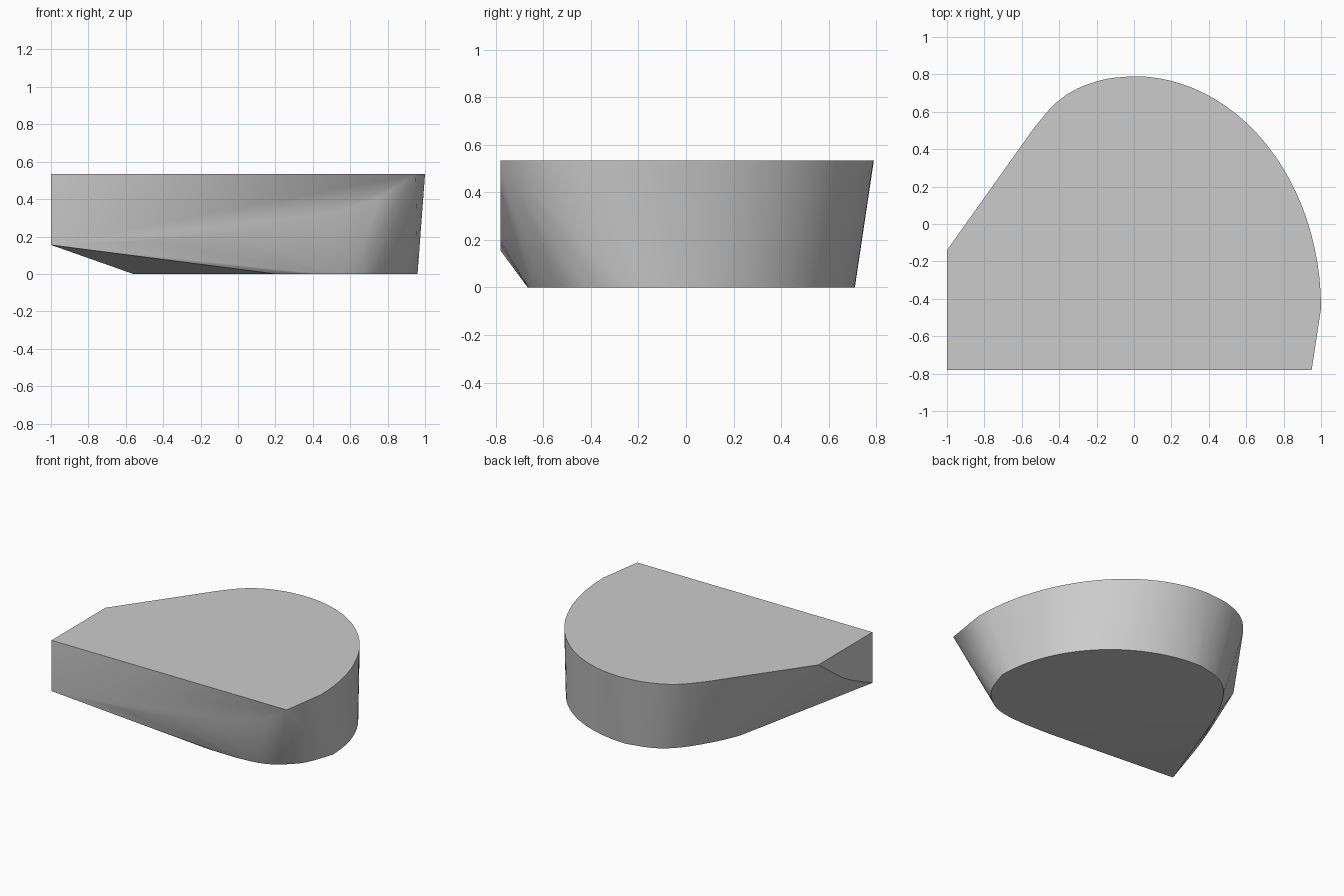
import bpy, bmesh, math
from mathutils import Vector

cube = bpy.data.objects.get("Cube")
if cube:
    bpy.data.objects.remove(cube, do_unlink=True)

HEIGHT = 0.535
FRONT = -0.78


def arc(cx, cy, rx, ry, steps):
    """Quarter ellipse from the +x end to the +y end."""
    angles = [math.pi / 2 * i / steps for i in range(steps + 1)]
    return [(cx + rx * math.cos(a), cy + ry * math.sin(a)) for a in angles]


def spline(points, steps):
    """Smooth path through a few points."""
    pts = [Vector(p) for p in points]
    pts = [2 * pts[0] - pts[1]] + pts + [2 * pts[-1] - pts[-2]]
    path = []
    for a, b, c, d in zip(pts, pts[1:], pts[2:], pts[3:]):
        for i in range(steps):
            t = i / steps
            path.append(0.5 * (2 * b + (c - a) * t + (2 * a - 5 * b + 4 * c - d) * t * t
                               + (3 * b - a - 3 * c + d) * t ** 3))
    return path + [pts[-2]]


# Top rim: flat front, rounded back, straight slanted side
top = arc(0, -0.45, 1, 1.24, 24)
top += spline([(0, 0.79), (-0.15, 0.775), (-0.3, 0.725), (-0.42, 0.645), (-0.53, 0.52)], 4)[1:]
top += [(-1, -0.14), (-1, FRONT), (0.95, FRONT)]

# Base rim: smaller, rounded, tapering towards the slanted side
base = arc(0, -0.25, 0.96, 0.96, 24)
base += spline([(0, 0.71), (-0.2, 0.655), (-0.35, 0.53), (-0.49, 0.31), (-0.56, 0.15)], 4)[1:]
base += spline([(0.2, -0.66), (0.45, -0.665), (0.63, -0.645), (0.75, -0.59),
                (0.88, -0.46), (0.96, -0.25)], 4)[:-1]

# Lower edges of the flat side cut and the flat front cut
side_cut = spline([(-1, -0.14, HEIGHT), (-1, -0.46, 0.31), (-1, FRONT, 0.155)], 6)
front_cut = spline([(-1, FRONT, 0.155), (-0.2, FRONT, 0.2), (0.35, FRONT, 0.28),
                    (0.76, FRONT, 0.41)], 5)

# Solid body wrapped around all the rims
bm = bmesh.new()
for x, y in top:
    bm.verts.new((x, y, HEIGHT))
for x, y in base:
    bm.verts.new((x, y, 0))
for p in side_cut[1:] + front_cut[1:]:
    bm.verts.new(p)
bmesh.ops.remove_doubles(bm, verts=bm.verts[:], dist=0.0005)
hull = bmesh.ops.convex_hull(bm, input=bm.verts[:])
bmesh.ops.delete(bm, geom=[v for v in bm.verts if not v.link_faces], context='VERTS')
bmesh.ops.dissolve_limit(bm, angle_limit=0.005, verts=bm.verts[:], edges=bm.edges[:])
bmesh.ops.recalc_face_normals(bm, faces=bm.faces[:])
mesh = bpy.data.meshes.new("tapered_body")
bm.to_mesh(mesh)
bm.free()
body = bpy.data.objects.new("tapered_body", mesh)
bpy.context.collection.objects.link(body)

# Plain grey material
grey = bpy.data.materials.new("plain_grey")
grey.use_nodes = True
colour = (0.6, 0.6, 0.6, 1)
grey.diffuse_color = colour
grey.node_tree.nodes["Principled BSDF"].inputs["Base Color"].default_value = colour
mesh.materials.append(grey)

bpy.ops.object.select_all(action='DESELECT')
body.select_set(True)
bpy.context.view_layer.objects.active = body
bpy.ops.object.shade_smooth_by_angle(angle=math.radians(30))
